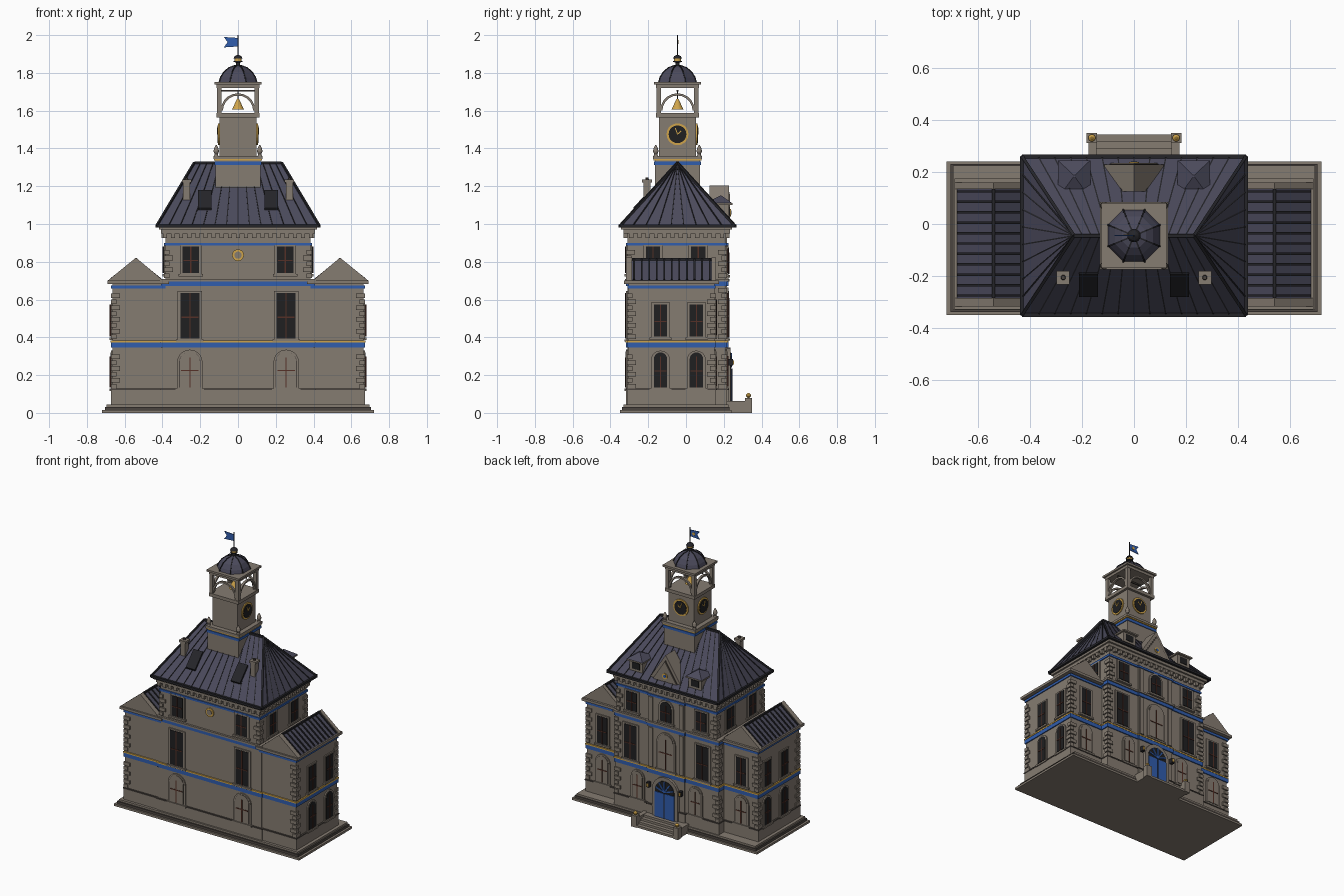
import bpy, bmesh, math
from mathutils import Vector

if "Cube" in bpy.data.objects:
    bpy.data.objects.remove(bpy.data.objects["Cube"])

COLOURS = {
    "stone": (0.235, 0.20, 0.165), "dark_stone": (0.07, 0.058, 0.05),
    "slate": (0.07, 0.068, 0.105), "dark_trim": (0.018, 0.018, 0.022),
    "blue": (0.03, 0.11, 0.42), "gold": (0.62, 0.37, 0.07),
    "glass": (0.014, 0.014, 0.015), "brown": (0.09, 0.03, 0.02)}
parts = {}
FACES = {"front": lambda u, d, z: (u, -d, z), "back": lambda u, d, z: (u, d, z),
         "left": lambda u, d, z: (d, u, z), "right": lambda u, d, z: (-d, u, z)}


def mesh_of(part, mat):
    return parts.setdefault((part, mat), bmesh.new())


def loft(part, mat, low, high, smooth=False):
    """Closed solid between two matching outlines."""
    bm = mesh_of(part, mat)
    a, b = [bm.verts.new(p) for p in low], [bm.verts.new(p) for p in high]
    bm.faces.new(a)
    bm.faces.new(b)
    for i in range(len(a)):
        j = (i + 1) % len(a)
        bm.faces.new((a[i], a[j], b[j], b[i])).smooth = smooth


def box(part, mat, x0, x1, y0, y1, z0, z1):
    ring = [(x0, y0), (x1, y0), (x1, y1), (x0, y1)]
    loft(part, mat, [(x, y, z0) for x, y in ring], [(x, y, z1) for x, y in ring])


def plate(part, mat, face, pts, d0, d1):
    f = FACES[face]
    loft(part, mat, [f(u, d0, z) for u, z in pts], [f(u, d1, z) for u, z in pts])


def beam(part, mat, a, b, w):
    a, b = Vector(a), Vector(b)
    d = (b - a).normalized()
    s = d.cross(Vector((0, 0, 1)) if abs(d.z) < 0.9 else Vector((1, 0, 0))).normalized() * w / 2
    t = d.cross(s)
    ring = [s + t, t - s, -s - t, s - t]
    loft(part, mat, [a + r for r in ring], [b + r for r in ring])


def lathe(part, mat, x, y, profile, n=12):
    def ring(r, z):
        return [(x + r * math.cos((i + .5) * math.tau / n),
                 y + r * math.sin((i + .5) * math.tau / n), z) for i in range(n)]
    for (r0, z0), (r1, z1) in zip(profile, profile[1:]):
        loft(part, mat, ring(r0, z0), ring(r1, z1), n > 8)


def rect(u, z0, z1, w):
    return [(u - w / 2, z0), (u + w / 2, z0), (u + w / 2, z1), (u - w / 2, z1)]


def arc(u, z, r, n=10):
    return [(u + r * math.cos(i * math.pi / n), z + r * math.sin(i * math.pi / n)) for i in range(n + 1)]


def arch(u, z0, z1, w):
    return [(u - w / 2, z0), (u + w / 2, z0)] + arc(u, z1 - w / 2, w / 2)


def disc(u, z, r):
    return [(u + r * math.cos(i * math.tau / 20), z + r * math.sin(i * math.tau / 20)) for i in range(20)]


def window(face, u, z0, z1, w, d, shape=rect, pane="glass"):
    plate("window_surround", "stone", face, shape(u, z0 - .01, z1 + .01, w + .025), d - .01, d + .008)
    if pane == "stone":
        plate("window_edge", "dark_stone", face, shape(u, z0, z1, w + .004), d, d + .009)
    plate("window_pane", pane, face, shape(u, z0, z1, w - .004), d, d + .011)
    plate("window_sill", "stone", face, rect(u, z0 - .018, z0 - .006, w + .04), d - .01, d + .015)
    top = z1 - (w * .3 if shape is arch else 0)
    plate("window_bar", "brown", face, rect(u, z0, top, .006), d, d + .014)
    zm = z0 + (z1 - z0) * .45
    plate("window_bar", "brown", face, rect(u, zm, zm + .006, w * .85), d, d + .014)


def band(x0, x1, y0, y1, z0, z1, mat, grow=.007, part="band"):
    box(part, mat, x0 - grow, x1 + grow, y0 - grow, y1 + grow, z0, z1)


def quoins(x, y, sx, sy, z0, z1):
    z, i = z0, 0
    while z < z1 - .02:
        a, b = (.04, .022) if i % 2 else (.022, .04)
        box("quoins", "stone", x + sx * .008, x - sx * a, y + sy * .008, y - sy * b, z, z + .024)
        z, i = z + .031, i + 1


# base and walls
box("base_slab", "stone", -.72, .72, -.35, .24, 0, .015)
box("base_step", "dark_stone", -.705, .705, -.338, .23, .015, .032)
box("base_step", "stone", -.695, .695, -.33, .225, .032, .045)
box("main_lower_wall", "stone", -.40, .40, -.31, .21, .04, .70)
box("main_upper_wall", "stone", -.385, .385, -.31, .21, .70, .96)
box("centre_bay", "stone", -.14, .14, .2, .217, .04, .95)
main, bay = (-.40, .40, -.31, .21), (-.14, .14, 0, .217)
for x0, x1 in ((-.665, -.39), (.39, .665)):
    box("wing_wall", "stone", x0, x1, -.304, .15, .04, .70)
    wing = (x0, x1, -.304, .15)
    band(*wing, .045, .12, "stone", .008, "plinth")
    band(*wing, .12, .128, "dark_stone", .011, "plinth_mould")
    band(*wing, .345, .372, "blue")
    band(*wing, .372, .382, "gold", .009)
    band(*wing, .658, .675, "blue")
    band(*wing, .682, .70, "stone", .025, "wing_cornice")
for b in (main, bay):
    band(*b, .045, .12, "stone", .008, "plinth")
    band(*b, .12, .128, "dark_stone", .011, "plinth_mould")
    band(*b, .345, .372, "blue")
    band(*b, .372, .382, "gold", .009)
    band(*b, .672, .695, "blue")
    band(*b, .695, .708, "stone", .014, "string_course")
upper = (-.385, .385, -.31, .21)
band(*upper, .885, .90, "blue")
band(*bay, .885, .90, "blue")
band(*upper, .95, .97, "stone", .022, "main_cornice")
band(*upper, .97, .992, "stone", .034, "main_cornice")

# cornice brackets
for i in range(19):
    x = -.387 + i * .043
    for y in (-.33, .21):
        box("brackets", "stone", x - .011, x + .011, y, y + .02, .925, .952)
for i in range(12):
    y = -.29 + i * .0437
    for x in (-.405, .385):
        box("brackets", "stone", x, x + .02, y - .011, y + .011, .925, .952)

# corner blocks and pilasters
for s in (-1, 1):
    for y, sy in ((-.304, -1), (.15, 1)):
        quoins(s * .665, y, s, sy, .13, .335)
        quoins(s * .665, y, s, sy, .39, .65)
    for y, sy in ((-.31, -1), (.21, 1)):
        quoins(s * .385, y, s, sy, .715, .88)
    quoins(s * .40, .21, s, 1, .13, .335)
    quoins(s * .40, .21, s, 1, .39, .66)
    for z0, z1 in ((.39, .665), (.71, .88)):
        plate("pilasters", "stone", "back", rect(s * .118, z0, z1, .03), .21, .226)

# windows
for s in (-1, 1):
    window("front", s * .255, .135, .325, .11, .31, arch, "stone")
    window("front", s * .255, .395, .635, .105, .31)
    window("front", s * .25, .74, .88, .09, .31)
    window("back", s * .225, .14, .325, .08, .21, arch, "stone")
    window("back", s * .28, .40, .635, .10, .21)
    window("back", s * .27, .74, .87, .085, .21)
    window("back", s * .54, .14, .325, .09, .15, arch, "stone")
    window("back", s * .54, .41, .60, .08, .15)
    side = "left" if s > 0 else "right"
    for y in (-.135, .055):
        window(side, y, .135, .32, .075, .665, arch)
        window(side, y, .405, .575, .075, .665)
    for y in (-.175, .065):
        window(side, y, .74, .88, .08, .385)
window("back", 0, .40, .645, .12, .217, arch, "stone")
window("back", 0, .735, .875, .09, .217, arch)
plate("front_roundel", "gold", "front", disc(0, .835, .031), .30, .318)
plate("front_roundel", "stone", "front", disc(0, .835, .019), .30, .321)

# entrance and steps
plate("door_surround", "stone", "back", arch(0, .05, .345, .2), .2, .235)
plate("door_fanlight", "glass", "back", arch(0, .06, .32, .15), .2, .238)
plate("door", "blue", "back", rect(0, .06, .235, .15), .2, .242)
plate("door_split", "dark_trim", "back", rect(0, .06, .235, .006), .2, .245)
for i in range(5):
    a = math.pi * (i + .5) / 5
    beam("fanlight_bars", "blue", (0, .239, .245), (.072 * math.cos(a), .239, .245 + .072 * math.sin(a)), .008)
for i in range(4):
    box("steps", "stone", -.15, .15, .2, .345 - i * .026, 0, .015 * (i + 1))
for s in (-1, 1):
    box("step_cheek", "stone", s * .145, s * .175, .2, .335, 0, .062)
    box("step_post", "stone", s * .142, s * .182, .312, .35, 0, .08)
    lathe("post_ball", "gold", s * .162, .331, [(.006, .08), (.014, .088), (.014, .096), (.004, .106)])
    box("door_lamp", "dark_trim", s * .115, s * .135, .225, .25, .25, .285)
    box("door_lamp", "gold", s * .118, s * .132, .23, .253, .257, .278)

# main hipped roof with seams
eave = [(-.43, -.35, .99), (.43, -.35, .99), (.43, .26, .99), (-.43, .26, .99)]
RY, RZ, RX = -.045, 1.325, .23
bm = mesh_of("main_roof", "slate")
c = [bm.verts.new(p) for p in eave]
r0, r1 = bm.verts.new((-RX, RY, RZ)), bm.verts.new((RX, RY, RZ))
for f in ((c[0], c[1], r1, r0), (c[2], c[3], r0, r1), (c[1], c[2], r1), (c[3], c[0], r0), c):
    bm.faces.new(f)
for i in range(4):
    beam("roof_trim", "dark_trim", eave[i], eave[(i + 1) % 4], .016)
    beam("roof_trim", "dark_trim", eave[i], (RX if i in (1, 2) else -RX, RY, RZ), .012)
beam("roof_trim", "dark_trim", (-RX, RY, RZ), (RX, RY, RZ), .014)
for i in range(1, 14):
    t = i / 7 - 1
    for y in (-.35, .26):
        beam("roof_seams", "dark_trim", (.43 * t, y, .99), (RX * t, RY, RZ), .005)
for i in range(1, 9):
    y = -.35 + .61 * i / 9
    for s in (-1, 1):
        beam("roof_seams", "dark_trim", (s * .43, y, .99), (s * RX, RY, RZ), .005)

# wing roofs with stone gables
for s in (-1, 1):
    tri = [(s * .395, .70), (s * .69, .70), (s * .54, .822)]
    plate("wing_gable", "stone", "front", tri, .285, .318)
    plate("wing_gable", "stone", "back", tri, .135, .16)
    low = [(s * .40, .70), (s * .68, .70), (s * .54, .812)]
    loft("wing_roof", "slate", [(x, -.29, z) for x, z in low], [(x, .14, z) for x, z in low])
    beam("wing_ridge", "dark_trim", (s * .54, -.285, .814), (s * .54, .135, .814), .012)
    for i in range(11):
        y = -.275 + i * .04
        for x in (.405, .678):
            beam("wing_seams", "dark_trim", (s * x, y, .705), (s * .54, y, .814), .009)

# rear pediment, dormers, skylights and chimneys
plate("rear_pediment", "stone", "back", [(-.135, 1.0), (.135, 1.0), (0, 1.205)], .125, .228)
plate("rear_pediment_panel", "dark_stone", "back", [(-.1, 1.015), (.1, 1.015), (0, 1.17)], .2, .231)
plate("rear_pediment_panel", "stone", "back", [(-.09, 1.02), (.09, 1.02), (0, 1.158)], .2, .234)
plate("pediment_emblem", "gold", "back", disc(0, 1.06, .02), .2, .238)
plate("pediment_emblem", "blue", "back", disc(0, 1.06, .011), .2, .24)
for s in (-1, 1):
    x = s * .23
    box("dormer", "stone", x - .05, x + .05, .1, .228, 1.03, 1.1)
    plate("dormer_window", "glass", "back", rect(x, 1.045, 1.09, .06), .2, .231)
    box("dormer_eave", "stone", x - .062, x + .062, .13, .245, 1.1, 1.11)
    base = [(x - .062, .1), (x + .062, .1), (x + .062, .245), (x - .062, .245)]
    loft("dormer_roof", "slate", [(a, b, 1.11) for a, b in base],
         [(x + (a - x) * .05, .185 + (b - .185) * .05, 1.15) for a, b in base])
    k = s * .175
    loft("skylight", "dark_trim", [(k + a, y, z) for a, y, z in
         ((-.036, -.272, 1.07), (.036, -.272, 1.07), (.036, -.185, 1.165), (-.036, -.185, 1.165))],
         [(k + a, y, z) for a, y, z in
         ((-.036, -.28, 1.085), (.036, -.28, 1.085), (.036, -.193, 1.18), (-.036, -.193, 1.18))])
    x = s * .272
    box("chimney", "stone", x - .018, x + .018, -.225, -.187, 1.08, 1.22)
    box("chimney_cap", "stone", x - .025, x + .025, -.232, -.18, 1.22, 1.235)
    lathe("chimney_pot", "dark_stone", x, -.206, [(.01, 1.235), (.008, 1.247)], 8)

# tower shaft and clocks
CY = -.045


def tier(part, mat, r, z0, z1):
    box(part, mat, -r, r, CY - r, CY + r, z0, z1)


tier("tower_pedestal", "stone", .12, 1.1, 1.35)
tier("tower_band", "blue", .125, 1.312, 1.33)
tier("tower_band", "gold", .127, 1.335, 1.343)
tier("tower_ledge", "stone", .13, 1.343, 1.36)
tier("tower_shaft", "stone", .098, 1.35, 1.575)
tier("belfry_floor", "stone", .115, 1.565, 1.588)
tier("belfry_top", "stone", .114, 1.72, 1.738)
tier("belfry_cornice", "stone", .125, 1.738, 1.752)
sides = (("front", 0, -CY), ("back", 0, CY), ("left", CY, 0), ("right", CY, 0))
for face, u, off in sides:
    ring = arc(u, 1.6, .092) + arc(u, 1.6, .08)[::-1]
    plate("belfry_arch", "stone", face, ring, off + .092, off + .108)
    if face != "front":
        plate("clock_ring", "gold", face, disc(u, 1.475, .058), off + .09, off + .105)
        plate("clock_face", "glass", face, disc(u, 1.475, .047), off + .09, off + .108)
        f = FACES[face]
        for du, dz in ((.02, .018), (-.012, .034)):
            beam("clock_hands", "gold", f(u, off + .109, 1.475), f(u + du, off + .109, 1.475 + dz), .005)
for sx in (-1, 1):
    for sy in (-1, 1):
        x, y = sx * .1, CY + sy * .1
        box("belfry_post", "stone", x - .012, x + .012, y - .012, y + .012, 1.58, 1.73)
        lathe("corner_urn", "stone", sx * .115, CY + sy * .115,
              [(.012, 1.36), (.009, 1.37), (.015, 1.385), (.012, 1.4), (.003, 1.418)])
beam("bell_beam", "dark_stone", (-.1, CY, 1.705), (.1, CY, 1.705), .009)
lathe("bell", "gold", 0, CY, [(.032, 1.607), (.028, 1.615), (.014, 1.645), (.005, 1.662)])
beam("bell_hanger", "dark_trim", (0, CY, 1.65), (0, CY, 1.705), .005)

# dome, finial and flag
dome = [(.108, 1.752), (.1, 1.775), (.08, 1.805), (.05, 1.828), (.012, 1.84)]
lathe("dome", "slate", 0, CY, dome, 8)
for i in range(8):
    a = (i + .5) * math.tau / 8
    line = [(r * math.cos(a), CY + r * math.sin(a), z) for r, z in dome]
    for p, q in zip(line, line[1:]):
        beam("dome_ribs", "dark_trim", p, q, .006)
lathe("finial", "dark_trim", 0, CY, [(.012, 1.838), (.012, 1.855), (.024, 1.858), (.024, 1.863)])
lathe("finial_lantern", "gold", 0, CY, [(.019, 1.863), (.019, 1.875)])
lathe("finial_cap", "dark_trim", 0, CY, [(.026, 1.875), (.018, 1.888), (.004, 1.896)])
beam("flag_pole", "dark_trim", (0, CY, 1.89), (0, CY, 2.0), .006)
plate("flag", "blue", "front", [(0, 1.94), (-.075, 1.935), (-.055, 1.963), (-.075, 1.99), (0, 1.985)],
      -CY - .002, -CY + .002)
plate("flag_emblem", "gold", "back", disc(-.03, 1.963, .011), CY, CY + .004)

# materials and objects
mats = {}
for name, rgb in COLOURS.items():
    m = mats[name] = bpy.data.materials.new(name)
    m.use_nodes = True
    m.diffuse_color = (*rgb, 1)
    m.node_tree.nodes["Principled BSDF"].inputs["Base Color"].default_value = (*rgb, 1)
for (part, mat), bm in parts.items():
    bmesh.ops.recalc_face_normals(bm, faces=bm.faces[:])
    me = bpy.data.meshes.new(part)
    bm.to_mesh(me)
    bm.free()
    me.materials.append(mats[mat])
    bpy.context.collection.objects.link(bpy.data.objects.new(part, me))
